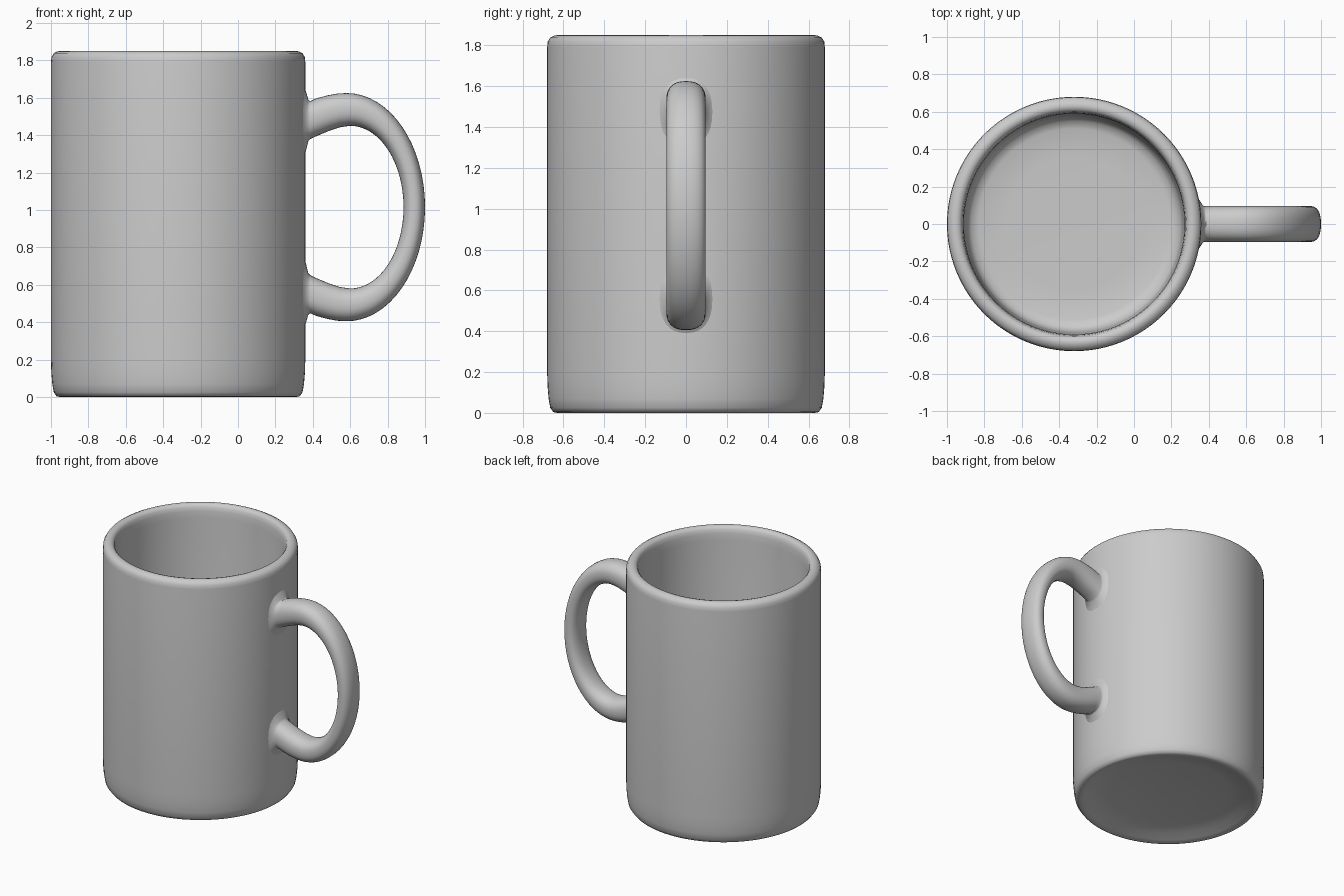
import bpy, bmesh, math
from mathutils import Vector

if "Cube" in bpy.data.objects:
    bpy.data.objects.remove(bpy.data.objects["Cube"])

CX = -0.32      # cup axis
R = 0.68        # cup outer radius
MID = 1.015     # handle mid height


def finish(bm, name, angle):
    bmesh.ops.remove_doubles(bm, verts=bm.verts, dist=1e-5)
    bmesh.ops.recalc_face_normals(bm, faces=bm.faces)
    me = bpy.data.meshes.new(name)
    bm.to_mesh(me)
    bm.free()
    ob = bpy.data.objects.new(name, me)
    bpy.context.collection.objects.link(ob)
    bpy.ops.object.select_all(action='DESELECT')
    ob.select_set(True)
    bpy.context.view_layer.objects.active = ob
    bpy.ops.object.shade_smooth_by_angle(angle=math.radians(angle))
    return ob


# Cup: one closed wall profile (radius, height) spun around its axis,
# with a shallow recess under the base
profile = [(0, 0.05), (0.43, 0.05), (0.54, 0.03), (0.60, 0.008), (0.63, 0),
           (0.65, 0.004), (0.665, 0.025), (0.673, 0.07), (0.678, 0.13),
           (R, 0.2), (R, 1.79), (0.677, 1.818), (0.665, 1.838),
           (0.645, 1.848), (0.63, 1.85), (0.612, 1.845), (0.60, 1.83),
           (0.594, 1.80), (0.59, 1.75), (0.58, 0.25), (0.572, 0.2),
           (0.55, 0.168), (0.51, 0.155), (0.36, 0.15), (0, 0.15)]
bm = bmesh.new()
vs = [bm.verts.new((CX + r, 0, z)) for r, z in profile]
es = [bm.edges.new(p) for p in zip(vs, vs[1:])]
bmesh.ops.spin(bm, geom=vs + es, cent=(CX, 0, 0), axis=(0, 0, 1),
               angle=math.tau, steps=96, use_merge=False)
finish(bm, "cup", 50)

# Handle: sections given by outer point, inner point and half width;
# the first three form a low collar that follows the cup wall
root = [((0.345, 1.66), (0.345, 1.28), 0.15),
        ((0.363, 1.635), (0.363, 1.315), 0.125),
        ((0.376, 1.59), (0.376, 1.368), 0.098),
        ((0.385, 1.582), (0.388, 1.38), 0.096),
        ((0.42, 1.597), (0.425, 1.397), 0.096),
        ((0.48, 1.613), (0.49, 1.424), 0.096),
        ((0.53, 1.622), (0.545, 1.442), 0.096)]
arc = []
for i in range(33):
    t = math.pi / 2 - math.pi * i / 32
    c, s = math.cos(t), math.sin(t)
    arc.append(((0.58 + 0.42 * c, MID + 0.61 * s),
                (0.60 + 0.285 * c, MID + 0.435 * s), 0.096))
flip = [((o[0], 2 * MID - o[1]), (n[0], 2 * MID - n[1]), w)
        for o, n, w in reversed(root)]

N = 32
bm = bmesh.new()
rings = []
for o, n, w in root + arc + flip:
    a, b = Vector((o[0], 0, o[1])), Vector((n[0], 0, n[1]))
    mid, half = (a + b) / 2, (a - b) / 2
    ring = []
    for k in range(N):
        t = math.tau * k / N
        c, s = math.cos(t), math.sin(t)
        u = math.copysign(abs(c) ** 0.85, c)
        v = math.copysign(abs(s) ** 0.85, s)
        co = mid + half * u + Vector((0, w * v, 0))
        if mid.x < 0.38:
            co.x += math.sqrt(R * R - co.y ** 2) - R
        ring.append(bm.verts.new(co))
    rings.append(ring)
for p, q in zip(rings, rings[1:]):
    for k in range(N):
        j = (k + 1) % N
        bm.faces.new((p[k], p[j], q[j], q[k]))
bm.faces.new(rings[0])
bm.faces.new(rings[-1])
finish(bm, "handle", 60)
